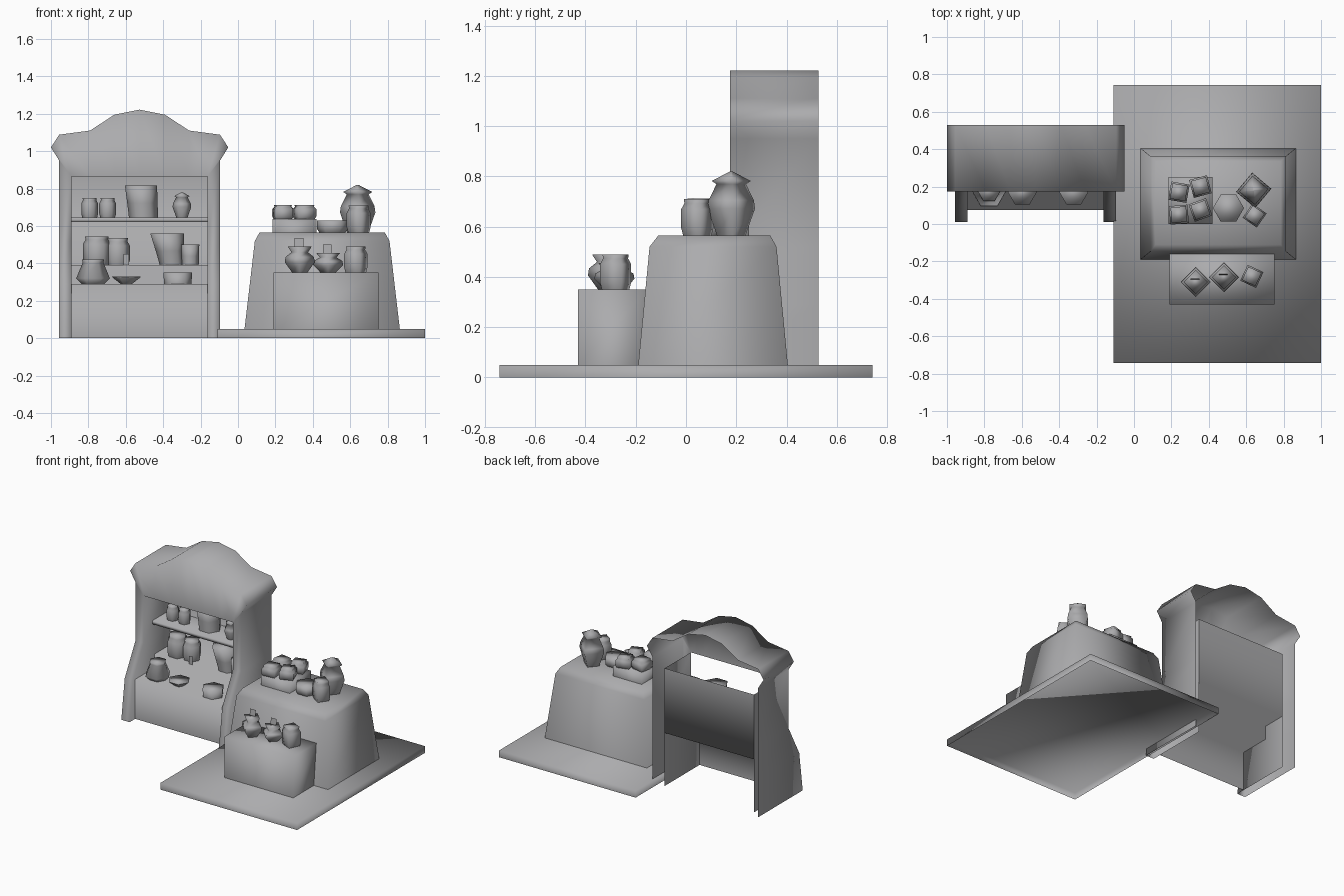
import bpy, bmesh, math

if "Cube" in bpy.data.objects:
    bpy.data.objects.remove(bpy.data.objects["Cube"], do_unlink=True)

# One clay grey for the whole stall
clay = bpy.data.materials.new("clay_grey")
clay.use_nodes = True
COLOUR = (0.41, 0.41, 0.42, 1)
clay.diffuse_color = COLOUR
clay.node_tree.nodes["Principled BSDF"].inputs["Base Color"].default_value = COLOUR


def finish(name, bm):
    """Turn the bmesh into a fully smooth-shaded clay object."""
    for face in bm.faces:
        face.smooth = True
    mesh = bpy.data.meshes.new(name)
    bm.to_mesh(mesh)
    bm.free()
    mesh.materials.append(clay)
    bpy.context.collection.objects.link(bpy.data.objects.new(name, mesh))


def loft(name, rings):
    """Skin a stack of closed rings of points, capped on top and open below."""
    bm = bmesh.new()
    loops = [[bm.verts.new(p) for p in ring] for ring in rings]
    n = len(loops[0])
    for a, b in zip(loops, loops[1:]):
        for i in range(n):
            j = (i + 1) % n
            bm.faces.new((a[i], a[j], b[j], b[i]))
    bm.faces.new(loops[-1])
    finish(name, bm)


def rect(x0, x1, y0, y1, z):
    return [(x0, y0, z), (x1, y0, z), (x1, y1, z), (x0, y1, z)]


def box(name, x0, x1, y0, y1, z0, z1):
    loft(name, [rect(x0, x1, y0, y1, z) for z in (z0, z1)])


def sheet(name, x, half_width, path):
    """Open sheet swept sideways along (y, z) points."""
    bm = bmesh.new()
    cols = [[bm.verts.new((x + s * half_width, y, z)) for s in (-1, 1)] for y, z in path]
    for a, b in zip(cols, cols[1:]):
        bm.faces.new((a[0], a[1], b[1], b[0]))
    finish(name, bm)


def pot(name, x, y, z, profile, sides=6, turn=0, lean=0):
    """Low-sided turned vessel from (radius, height) pairs."""
    rings = []
    for r, h in profile:
        angles = [math.radians(turn) + math.tau * i / sides for i in range(sides)]
        rings.append([(x + lean * h + r * math.cos(a), y + r * math.sin(a), z + h)
                      for a in angles])
    loft(name, rings)


# Ground slab, sloping table, front chest and tray
box("ground_slab", -0.11, 1.0, -0.742, 0.742, 0, 0.05)
loft("table", [rect(0.035, 0.865, -0.19, 0.405, 0.05),
               rect(0.09, 0.81, -0.145, 0.36, 0.52),
               rect(0.115, 0.785, -0.11, 0.335, 0.565)])
box("front_chest", 0.19, 0.75, -0.43, -0.155, 0.05, 0.35)
box("jar_tray", 0.185, 0.42, 0.0, 0.25, 0.565, 0.637)

# Cabinet shell: half outline as (half width, height, front y), with matching opening edge
CX, OPEN_W, OPEN_Z, WALL_Y, BACK_Y = -0.526, 0.363, 0.865, 0.48, 0.528
outline = [(0.43, 0, 0.01), (0.43, 0.29, 0.05), (0.43, 0.52, 0.175), (0.43, 0.95, 0.175),
           (0.474, 1.02, 0.175), (0.43, 1.088, 0.175), (0.265, 1.11, 0.175),
           (0.135, 1.195, 0.175), (0, 1.222, 0.175)]
bm = bmesh.new()
for side in (1, -1):
    rows = []
    for w, z, y in outline:
        iw, iz = min(w, OPEN_W), min(z, OPEN_Z)
        points = [(iw, WALL_Y, iz), (iw, y, iz), (w, y, z), (w, BACK_Y, z)]
        rows.append([bm.verts.new((CX + side * px, py, pz)) for px, py, pz in points])
    for k, (a, b) in enumerate(zip(rows, rows[1:])):
        # the inner wall stops at the top of the opening
        for i in range(0 if k < 3 else 1, 3):
            quad = (a[i], a[i + 1], b[i + 1], b[i])
            bm.faces.new(quad if side > 0 else quad[::-1])
bmesh.ops.remove_doubles(bm, verts=bm.verts, dist=0.0005)
bmesh.ops.dissolve_degenerate(bm, edges=bm.edges, dist=0.0005)
bmesh.ops.delete(bm, geom=[v for v in bm.verts if not v.link_faces], context="VERTS")
finish("cabinet_shell", bm)

# Stepped counter running up into the back wall, and the shelf above it
sheet("cabinet_steps_and_back", CX, OPEN_W,
      [(0.075, 0), (0.075, 0.29), (0.3, 0.29), (0.3, 0.39), (WALL_Y, 0.39), (WALL_Y, OPEN_Z)])
sheet("cabinet_shelf", CX, OPEN_W,
      [(WALL_Y, 0.62), (0.275, 0.62), (0.275, 0.645), (WALL_Y, 0.645)])


# Vessel shapes as (radius, height)
def jar(r, h):
    return [(r * 0.88, 0), (r, h * 0.2), (r, h * 0.72), (r * 0.8, h * 0.88), (r * 0.84, h)]


def round_pot(r, h):
    return [(r * 0.5, 0), (r, h * 0.4), (r * 0.95, h * 0.6), (r * 0.55, h * 0.78), (r * 0.8, h)]


def lidded(r, h):
    return [(r * 0.6, 0), (r, h * 0.42), (r * 0.95, h * 0.55), (r * 0.62, h * 0.8),
            (r * 0.82, h * 0.85), (0.004, h)]


def open_vase(r0, r1, h):
    return [(r0, 0), (r0 * 0.6 + r1 * 0.4, h * 0.45), (r1, h)]


# Square jars on the tray
for i, (x, y, t) in enumerate([(0.24, 0.17, 35), (0.355, 0.2, 60),
                               (0.24, 0.05, 50), (0.355, 0.075, 65)]):
    pot(f"tray_jar_{i + 1}", x, y, 0.637, jar(0.07, 0.075), 4, t)

# Table vessels
pot("hex_pot", 0.505, 0.085, 0.565, [(0.07, 0), (0.083, 0.02), (0.083, 0.065)])
pot("tall_lidded_vase", 0.64, 0.18, 0.565, lidded(0.095, 0.255), 4, 5)
pot("table_jar", 0.645, 0.045, 0.565, jar(0.065, 0.145), 4, 10)

# Chest vessels with flat sheet stoppers
for i, (x, y, h) in enumerate([(0.33, -0.31, 0.14), (0.482, -0.285, 0.105)]):
    pot(f"stoppered_pot_{i + 1}", x, y, 0.35, round_pot(0.08, h), 4)
    sheet(f"stopper_{i + 1}", x - 0.004, 0.023, [(y + 0.01, 0.33 + h), (y + 0.018, 0.395 + h)])
pot("chest_jar", 0.63, -0.28, 0.35, jar(0.066, 0.14), 4, 20)

# Cabinet top shelf
for i, x in enumerate((-0.793, -0.697)):
    pot(f"shelf_jar_{i + 1}", x, 0.375, 0.645, jar(0.045, 0.105))
pot("shelf_leaning_vase", -0.505, 0.395, 0.645, open_vase(0.078, 0.086, 0.172), 6, 0, -0.08)
pot("shelf_lidded_jar", -0.3, 0.35, 0.645, lidded(0.05, 0.135))

# Cabinet middle step
pot("step_jar_1", -0.755, 0.38, 0.39, jar(0.075, 0.155))
pot("step_jar_2", -0.643, 0.385, 0.39, jar(0.065, 0.145))
sheet("step_tag", -0.598, 0.014, [(0.305, 0.39), (0.305, 0.45)])
pot("step_big_vase", -0.352, 0.385, 0.39, open_vase(0.066, 0.09, 0.17), 6, 0, -0.16)
pot("step_small_vase", -0.255, 0.36, 0.39, open_vase(0.045, 0.048, 0.11))

# Cabinet lower step
pot("low_squat_pot", -0.775, 0.175, 0.29,
    [(0.06, 0), (0.09, 0.03), (0.055, 0.115), (0.06, 0.13)])
pot("low_bowl", -0.597, 0.17, 0.29, [(0.03, 0), (0.075, 0.035), (0.077, 0.04)])
pot("low_dish", -0.322, 0.17, 0.29, [(0.073, 0), (0.077, 0.06)])
